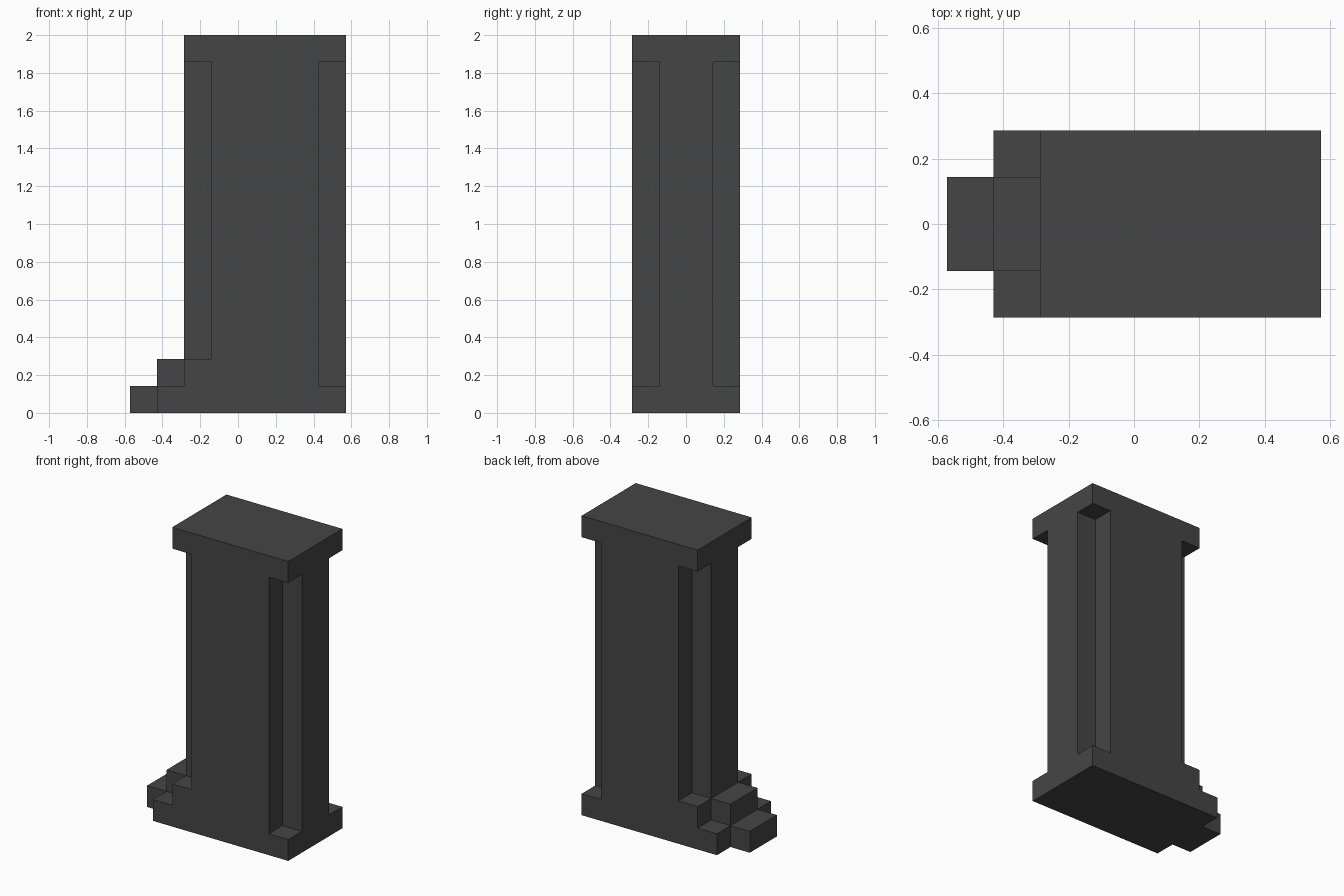
import bpy
import bmesh
from mathutils import Vector

if "Cube" in bpy.data.objects:
    bpy.data.objects.remove(bpy.data.objects["Cube"])

U = 1 / 7  # the whole model sits on a grid of 1/7 unit blocks

# Blocks as (x0, x1, y0, y1, z0, z1) in grid steps
BLOCKS = [
    (-3, 4, -2, 2, 0, 1),     # base slab
    (-4, -3, -1, 1, 0, 1),    # low step
    (-3, -2, -1, 1, 1, 2),    # high step
    (-2, -1, -2, 2, 1, 2),    # raised base beside the steps
    (-1, 3, -2, 2, 1, 13),    # shaft, long way
    (-2, 4, -1, 1, 1, 13),    # shaft, cross way
    (-2, 4, -2, 2, 13, 14),   # cap slab
]


def build_shell(name, blocks, material):
    """Join grid blocks into one closed shell with no inner faces."""
    cells = {(x, y, z) for a, b, c, d, e, f in blocks
             for x in range(a, b) for y in range(c, d) for z in range(e, f)}
    bm = bmesh.new()
    for cell in cells:
        for axis in range(3):
            for side in (0, 1):
                near = list(cell)
                near[axis] += 2 * side - 1
                if tuple(near) in cells:
                    continue
                u, v = (axis + 1) % 3, (axis + 2) % 3
                corners = []
                for du, dv in ((0, 0), (1, 0), (1, 1), (0, 1)):
                    p = Vector(cell)
                    p[axis] += side
                    p[u] += du
                    p[v] += dv
                    corners.append(bm.verts.new(p * U))
                bm.faces.new(corners if side else corners[::-1])
    bmesh.ops.remove_doubles(bm, verts=bm.verts, dist=0.001)
    # merge flat areas into single faces
    bmesh.ops.dissolve_limit(bm, angle_limit=0.01, verts=bm.verts, edges=bm.edges)
    mesh = bpy.data.meshes.new(name)
    bm.to_mesh(mesh)
    bm.free()
    mesh.materials.append(material)
    obj = bpy.data.objects.new(name, mesh)
    bpy.context.collection.objects.link(obj)
    return obj


dark_grey = bpy.data.materials.new("dark_grey")
dark_grey.diffuse_color = (0.06, 0.06, 0.06, 1)
dark_grey.use_nodes = True
dark_grey.node_tree.nodes["Principled BSDF"].inputs["Base Color"].default_value = dark_grey.diffuse_color

build_shell("stepped_pillar", BLOCKS, dark_grey)
